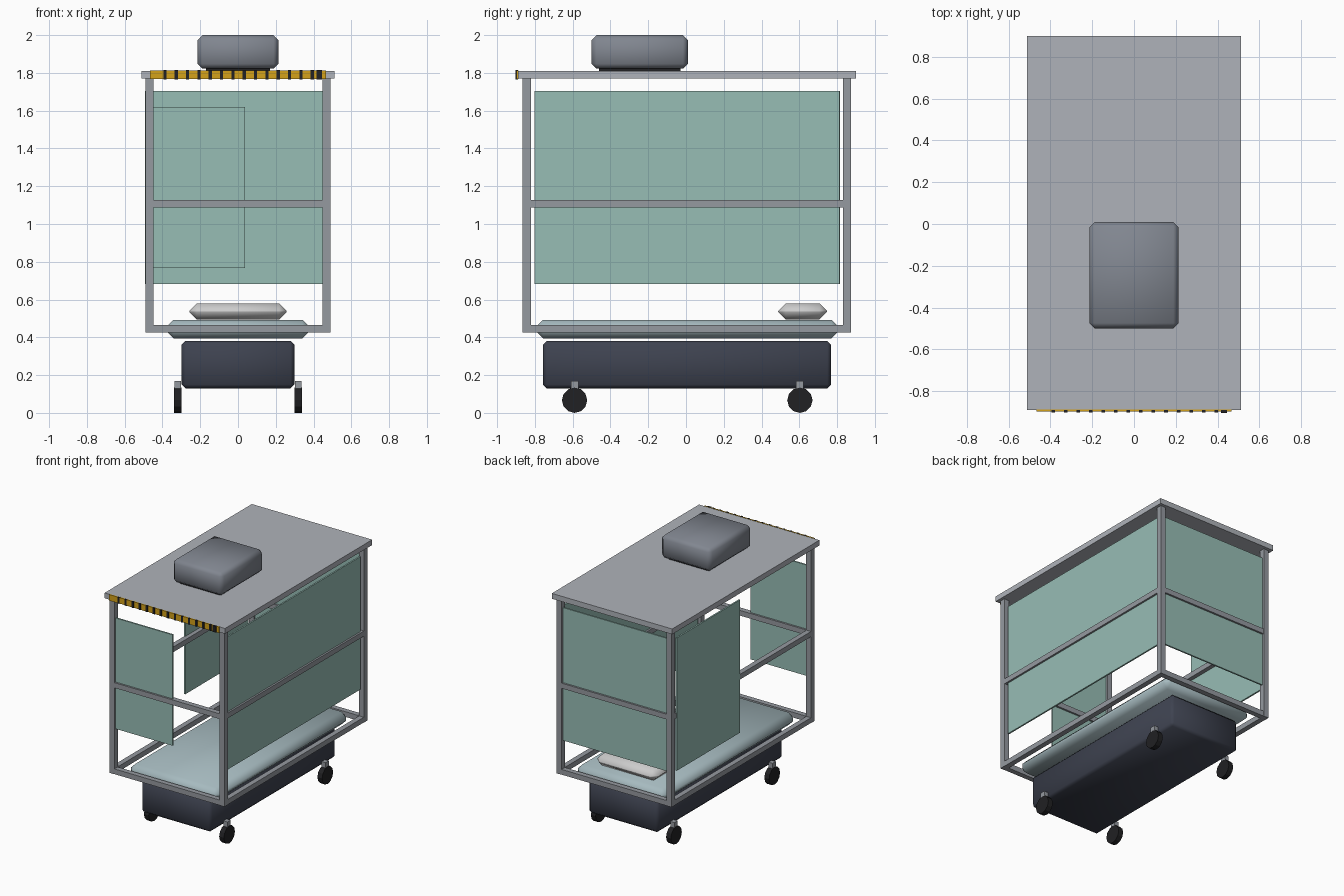
import bpy, math

if "Cube" in bpy.data.objects:
    bpy.data.objects.remove(bpy.data.objects["Cube"])


def material(name, rgb):
    m = bpy.data.materials.new(name)
    m.diffuse_color = (*rgb, 1)
    m.use_nodes = True
    m.node_tree.nodes["Principled BSDF"].inputs["Base Color"].default_value = m.diffuse_color
    return m


FRAME = material("frame_metal", (0.30, 0.32, 0.35))
ROOF = material("roof_panel", (0.43, 0.45, 0.49))
UNIT = material("roof_unit", (0.22, 0.24, 0.28))
CLEAR = material("green_panel", (0.31, 0.51, 0.46))
BED = material("mattress_cover", (0.38, 0.49, 0.52))
WHITE = material("pillow_cover", (0.70, 0.70, 0.70))
BASE = material("base_cover", (0.048, 0.055, 0.08))
BLACK = material("black", (0.015, 0.015, 0.017))
YELLOW = material("yellow", (0.66, 0.36, 0.01))


def box(name, x, y, z, mat, bevel=0):
    """Box from (min, max) ranges, optionally chamfered."""
    r = (x, y, z)
    bpy.ops.mesh.primitive_cube_add(size=1, location=[(a + b) / 2 for a, b in r])
    o = bpy.context.object
    o.name = name
    o.scale = [b - a for a, b in r]
    bpy.ops.object.transform_apply(location=False, rotation=False, scale=True)
    o.data.materials.append(mat)
    if bevel:
        mod = o.modifiers.new("chamfer", "BEVEL")
        mod.width = bevel
        mod.segments = 1
        bpy.ops.object.modifier_apply(modifier=mod.name)
        bpy.ops.object.shade_smooth_by_angle(angle=math.radians(50))
    return o


def around(c, half):
    return (c - half, c + half)


PX, YF, YB = 0.468, -0.843, 0.853   # post positions
T = 0.0215                          # half post thickness
R = 0.02                            # half rail thickness
P = 0.006                           # half panel thickness

# Corner posts
for sx in (-1, 1):
    for y, end in ((YF, "front"), (YB, "back")):
        box(f"{end}_post", around(sx * PX, T), around(y, T), (0.425, 1.772), FRAME)

# Bottom and middle rails on all four sides
for z, level in ((0.445, "bottom"), (1.108, "middle")):
    for sx in (-1, 1):
        box(f"{level}_side_rail", around(sx * PX, R), (YF + T, YB - T), around(z, R), FRAME)
    for y in (YF, YB):
        box(f"{level}_cross_rail", (-PX + T, PX - T), around(y, R), around(z, R), FRAME)

# Curtain panels: full right and back, half-open left and front
tall = (0.683, 1.704)
box("right_panel", around(PX, P), (-0.803, 0.813), tall, CLEAR)
box("back_panel", (-0.448, 0.448), around(YB, P), tall, CLEAR)
box("left_panel", around(-0.486, P), (0.045, 0.815), tall, CLEAR)
box("front_panel", (-0.449, 0.038), around(YF, P), (0.768, 1.62), CLEAR)

# Roof and rooftop unit
box("roof", (-0.512, 0.512), (-0.889, 0.899), (1.77, 1.811), ROOF)
box("rooftop_unit", (-0.214, 0.214), (-0.50, 0.01), (1.822, 2.0), UNIT, 0.026)
box("unit_mount", (-0.17, 0.17), (-0.46, -0.03), (1.811, 1.824), BLACK)

# Hazard strip on the front roof edge
box("hazard_strip", (-0.467, 0.467), (-0.897, -0.888), (1.767, 1.813), YELLOW)
for i in range(14):
    box("hazard_stripe", around(-0.387 + 0.06 * i, 0.0085), (-0.901, -0.889), (1.766, 1.814), BLACK)
box("strip_end_cap", around(0.43, 0.014), (-0.903, -0.889), (1.766, 1.814), BLACK)

# Mattress, pillow and base
box("mattress", (-0.381, 0.381), (-0.797, 0.81), (0.394, 0.493), BED, 0.04)
box("pillow", (-0.258, 0.258), (0.488, 0.747), (0.495, 0.58), WHITE, 0.04)
box("base", (-0.298, 0.298), (-0.757, 0.768), (0.13, 0.381), BASE, 0.02)

# Casters
for sx in (-1, 1):
    for y in (-0.59, 0.603):
        bpy.ops.mesh.primitive_cylinder_add(vertices=12, radius=0.067, depth=0.04,
                                            location=(sx * 0.32, y, 0.067),
                                            rotation=(0, math.pi / 2, 0))
        wheel = bpy.context.object
        wheel.name = "caster_wheel"
        wheel.data.materials.append(BLACK)
        box("caster_stem", around(sx * 0.32, 0.017), around(y, 0.02), (0.10, 0.17), FRAME)
